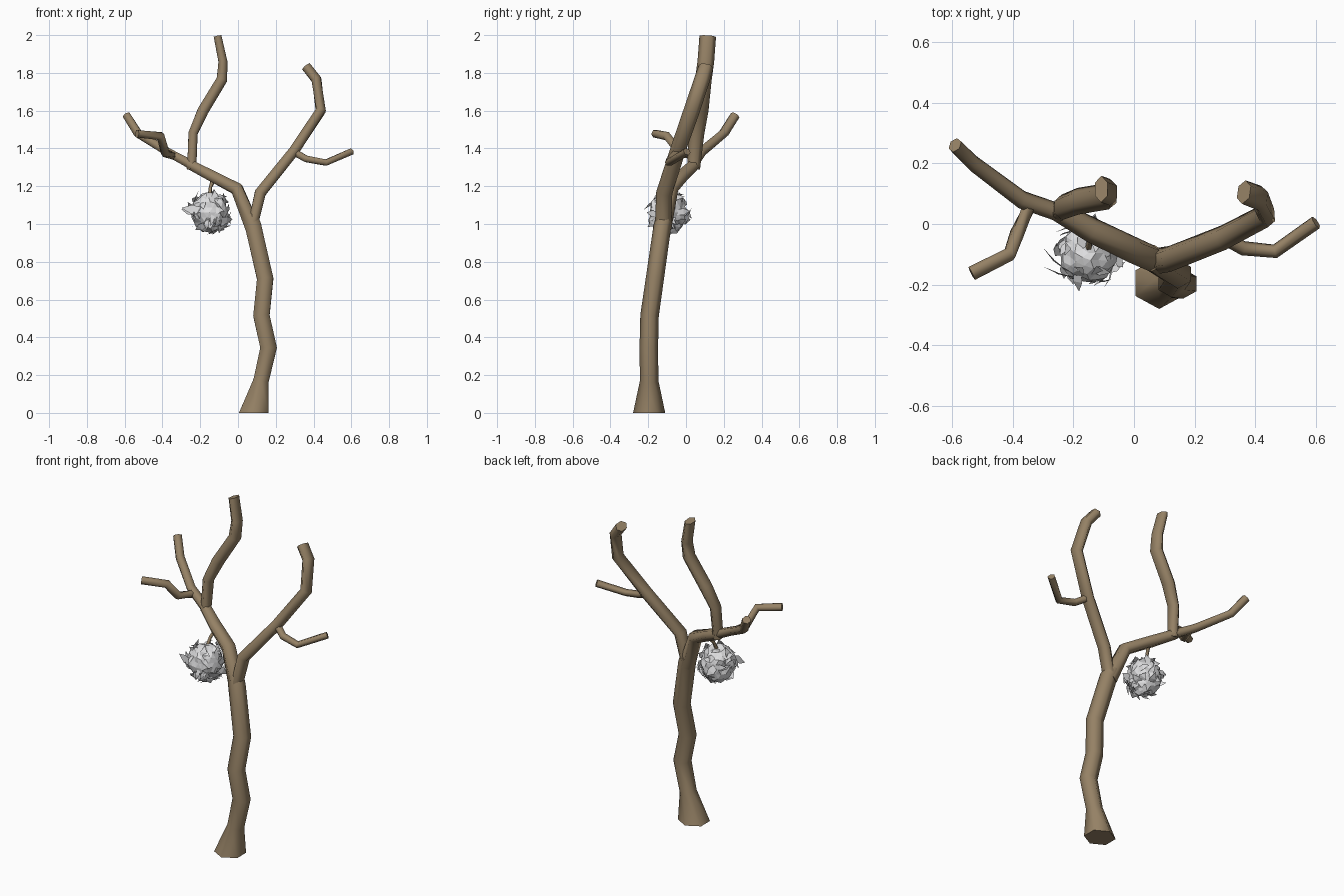
import bpy, bmesh, math, random
from mathutils import Vector, noise

random.seed(4)


def material(name, col):
    m = bpy.data.materials.new(name)
    m.diffuse_color = (*col, 1)
    return m


BARK = material("bark brown", (0.30, 0.22, 0.13))
GREY = material("pale grey", (0.72, 0.72, 0.73))


def finish(name, bm, mat, smooth):
    me = bpy.data.meshes.new(name)
    bm.to_mesh(me)
    bm.free()
    ob = bpy.data.objects.new(name, me)
    bpy.context.collection.objects.link(ob)
    me.materials.append(mat)
    for p in me.polygons:
        p.use_smooth = smooth and len(p.vertices) == 4
    return ob


def limb(name, pts, mat=BARK, sides=6, first=None):
    """Tube through (x, y, z, radius across, radius in depth)."""
    bm = bmesh.new()
    P = [Vector(p[:3]) for p in pts]
    rings = []
    for i, p in enumerate(pts):
        t = Vector()
        if i > 0:
            t += (P[i] - P[i - 1]).normalized()
        if i < len(P) - 1:
            t += (P[i + 1] - P[i]).normalized()
        if i == 0 and first:
            t = Vector(first)
        t.normalize()
        u = Vector((0, 1, 0)).cross(t).normalized()
        v = t.cross(u)
        rings.append([bm.verts.new(P[i] + u * p[3] * math.sin(k * math.tau / sides)
                                   + v * p[4] * math.cos(k * math.tau / sides))
                      for k in range(sides)])
    for a, b in zip(rings, rings[1:]):
        for k in range(sides):
            n = (k + 1) % sides
            bm.faces.new((a[k], a[n], b[n], b[k]))
    bm.faces.new(rings[0])
    bm.faces.new(rings[-1])
    bmesh.ops.recalc_face_normals(bm, faces=bm.faces)
    return finish(name, bm, mat, True)


# Trunk flowing into the tall left limb
limb("trunk", [
    (0.083, -0.195, 0.0, 0.09, 0.085), (0.122, -0.195, 0.17, 0.047, 0.049),
    (0.162, -0.197, 0.345, 0.051, 0.049), (0.124, -0.193, 0.515, 0.050, 0.049),
    (0.144, -0.165, 0.71, 0.050, 0.048), (0.080, -0.125, 0.99, 0.050, 0.047),
    (0.062, -0.112, 1.04, 0.045, 0.045)], first=(0, 0, 1))
limb("left_main_limb", [
    (0.078, -0.122, 0.98, 0.046, 0.045), (-0.005, -0.085, 1.185, 0.038, 0.045),
    (-0.14, -0.02, 1.255, 0.034, 0.042), (-0.255, 0.045, 1.315, 0.030, 0.035)])
limb("tall_left_limb", [
    (-0.245, 0.04, 1.29, 0.028, 0.034), (-0.238, 0.055, 1.48, 0.028, 0.042),
    (-0.185, 0.075, 1.60, 0.034, 0.044), (-0.085, 0.092, 1.765, 0.033, 0.044),
    (-0.080, 0.105, 1.86, 0.027, 0.044), (-0.108, 0.115, 1.994, 0.024, 0.044)])

# Right limb and its twig
limb("right_main_limb", [
    (0.075, -0.122, 0.98, 0.03, 0.043), (0.118, -0.115, 1.165, 0.034, 0.043),
    (0.295, -0.045, 1.385, 0.032, 0.042), (0.438, 0.03, 1.60, 0.03, 0.043),
    (0.415, 0.085, 1.765, 0.03, 0.042), (0.362, 0.105, 1.832, 0.03, 0.04)])
limb("right_twig", [
    (0.29, -0.04, 1.385, 0.022, 0.025), (0.36, -0.08, 1.345, 0.020, 0.024),
    (0.465, -0.09, 1.325, 0.019, 0.023), (0.60, 0.005, 1.383, 0.020, 0.023)])

# Left low limb and its twig
limb("left_low_limb", [
    (-0.24, 0.035, 1.31, 0.028, 0.030), (-0.37, 0.08, 1.38, 0.025, 0.030),
    (-0.53, 0.20, 1.48, 0.025, 0.028), (-0.59, 0.26, 1.575, 0.024, 0.026)])
limb("left_twig", [
    (-0.34, 0.07, 1.36, 0.022, 0.024), (-0.385, -0.03, 1.375, 0.024, 0.024),
    (-0.41, -0.10, 1.465, 0.024, 0.024), (-0.535, -0.163, 1.478, 0.022, 0.024)])

# Crumpled hanging nest ball
C = Vector((-0.15, -0.095, 1.06))
bm = bmesh.new()
bmesh.ops.create_icosphere(bm, subdivisions=3, radius=0.1)
for v in bm.verts:
    d = v.co.normalized()
    r = 0.097 + 0.014 * noise.noise(d * 3.1) + random.uniform(-0.008, 0.006)
    v.co = C + Vector((d.x, d.y, d.z * 1.1)) * r
finish("nest_ball", bm, GREY, False)


def shard(bm, d, side, length, width):
    """Bent pointed flake peeling off the ball along 'side'."""
    side = (side - d * side.dot(d)).normalized()
    w = d.cross(side) * width
    base = C + d * 0.092
    mid = base + side * length * 0.5 + d * 0.012
    tip = base + side * length + d * 0.012
    a, b, c, e, f = [bm.verts.new(p) for p in
                     (base - w * 0.7, base + w * 0.7, mid + w, mid - w, tip)]
    bm.faces.new((a, b, c, e))
    bm.faces.new((e, c, f))


# Loose flakes around the ball, then the long ones that stick out
bm = bmesh.new()
for i in range(46):
    d = Vector([random.gauss(0, 1) for _ in range(3)]).normalized()
    s = Vector([random.gauss(0, 1) for _ in range(3)])
    shard(bm, d, s, random.uniform(0.05, 0.085), random.uniform(0.012, 0.024))
for d, s, l, w in [
    ((-0.7, -0.6, 0.1), (-1, 0.5, 0.1), 0.11, 0.024),
    ((-0.4, -0.9, 0.1), (-1, 0.1, 0.15), 0.12, 0.024),
    ((-0.8, 0.1, 0.4), (-0.4, 0.1, 1), 0.08, 0.02),
    ((0.8, -0.2, 0.4), (0.4, 0.3, 1), 0.08, 0.02),
    ((0.8, 0.4, 0.0), (0.2, 1, 0.1), 0.08, 0.018),
    ((0.8, -0.5, -0.1), (0.5, -1, 0), 0.07, 0.018),
    ((0.3, -0.8, 0.5), (0.2, -0.3, 1), 0.08, 0.02),
    ((0.3, 0.8, 0.4), (0.2, 0.3, 1), 0.08, 0.02),
    ((0.5, 0.4, -0.8), (1, 0.2, 0.2), 0.08, 0.02)]:
    shard(bm, Vector(d).normalized(), Vector(s), l, w)
finish("nest_flakes", bm, GREY, False)

# Short stem tying the ball to the limb
limb("nest_stem", [(-0.15, -0.085, 1.14, 0.012, 0.012), (-0.146, -0.06, 1.195, 0.009, 0.009),
                   (-0.13, -0.03, 1.235, 0.014, 0.014)], BARK, 5)
